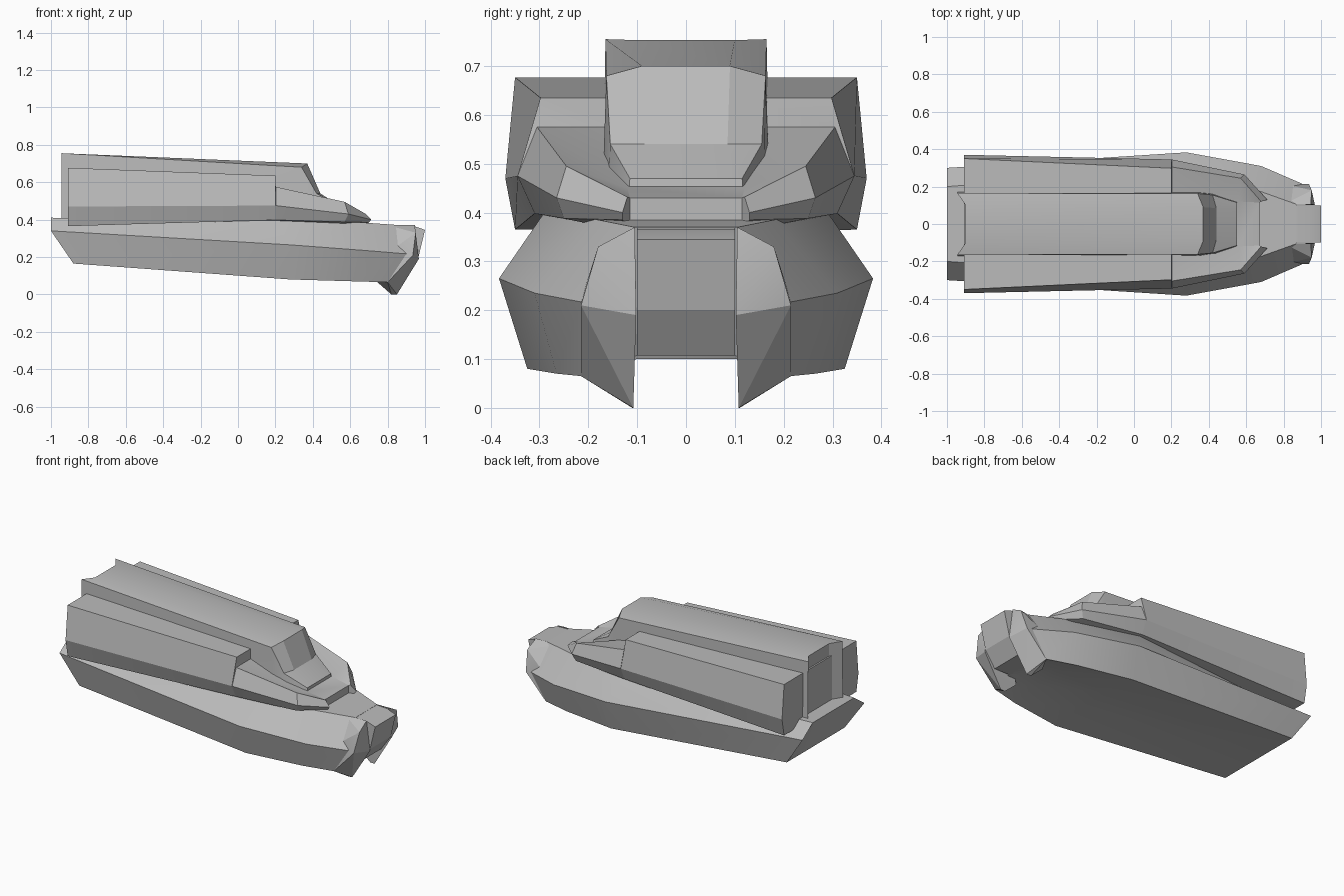
import bpy, bmesh, math

cube = bpy.data.objects.get("Cube")
if cube:
    bpy.data.objects.remove(cube, do_unlink=True)

# Single grey paint
grey = bpy.data.materials.new("plain grey")
grey.use_nodes = True
colour = (0.5, 0.5, 0.5, 1)
grey.diffuse_color = colour
grey.node_tree.nodes["Principled BSDF"].inputs["Base Color"].default_value = colour


def finish(name, bm):
    bmesh.ops.recalc_face_normals(bm, faces=bm.faces)
    mesh = bpy.data.meshes.new(name)
    bm.to_mesh(mesh)
    bm.free()
    mesh.materials.append(grey)
    obj = bpy.data.objects.new(name, mesh)
    bpy.context.collection.objects.link(obj)
    bpy.ops.object.select_all(action='DESELECT')
    obj.select_set(True)
    bpy.context.view_layer.objects.active = obj
    bpy.ops.object.shade_smooth_by_angle(angle=math.radians(20))
    return obj


def loft(name, sections):
    """Skin half cross-sections, mirrored over y, into a closed body."""
    bm = bmesh.new()
    halves = []
    for sec in sections:
        left = [bm.verts.new(p) for p in sec]
        right = [bm.verts.new((x, -y, z)) for x, y, z in sec]
        halves.append((left, right))
    for (la, ra), (lb, rb) in zip(halves, halves[1:]):
        ring_a, ring_b = la + ra[::-1], lb + rb[::-1]
        n = len(ring_a)
        for i in range(n):
            j = (i + 1) % n
            bm.faces.new((ring_a[i], ring_a[j], ring_b[j], ring_b[i]))
    for left, right in (halves[0], halves[-1]):
        bm.faces.new((left[0], right[0], right[-1], left[-1]))
        bm.faces.new(left)
        bm.faces.new(right)
    return finish(name, bm)


def hull_solid(name, points):
    bm = bmesh.new()
    verts = [bm.verts.new(p) for p in points]
    bmesh.ops.convex_hull(bm, input=verts)
    bmesh.ops.dissolve_limit(bm, angle_limit=0.02, verts=bm.verts, edges=bm.edges)
    return finish(name, bm)


# Lower hull: deck edge, chine, bottom edge, keel
loft("lower_hull", [
    [(-1, .2, .41), (-1, .3, .34), (-.88, .28, .165), (-.88, .1, .165)],
    [(.2, .29, .4), (.28, .383, .265), (.28, .325, .08), (.28, .1, .1)],
    [(.66, .18, .385), (.68, .31, .235), (.62, .265, .07), (.62, .1, .107)],
    [(.87, .105, .37), (.9, .215, .217), (.8, .215, .065), (.8, .1, .107)],
])

# Bow centre block
bow = [(.75, .373), (.94, .366), (1, .345), (.965, .2), (.9, .107), (.7, .107)]
hull_solid("bow_block", [(x, s * .1, z) for x, z in bow for s in (-1, 1)])

# Bow prongs on both sides
prong = [(.8, .105, .37), (.945, .105, .37), (.95, .18, .33), (.935, .215, .21),
         (.967, .102, .19), (.85, .108, 0), (.82, .11, 0), (.8, .215, .065),
         (.74, .11, .07), (.8, .215, .22)]
for side, s in (("left", 1), ("right", -1)):
    hull_solid(side + "_bow_prong", [(x, s * y, z) for x, y, z in prong])

# Side housings: inner top, outer top, widest line, bottom edge, inner bottom
loft("side_housing", [
    [(-.91, .12, .677), (-.91, .35, .677), (-.91, .37, .47), (-.91, .35, .365), (-.91, .12, .365)],
    [(.2, .12, .635), (.2, .298, .635), (.2, .345, .475), (.2, .31, .398), (.2, .12, .36)],
    [(.202, .12, .575), (.202, .305, .575), (.202, .345, .475), (.202, .31, .398), (.202, .12, .36)],
    [(.56, .12, .45), (.57, .245, .495), (.59, .265, .43), (.57, .25, .388), (.56, .12, .36)],
    [(.67, .115, .43), (.68, .12, .432), (.712, .13, .4), (.7, .13, .385), (.67, .115, .36)],
])

# Central cabin: roof crease, roof edge, lower edge, inner floor
loft("cabin", [
    [(-.9, .1, .753), (-.945, .165, .755), (-.945, .17, .4), (-.9, .1, .4)],
    [(.37, .09, .7), (.34, .163, .68), (.36, .172, .42), (.36, .09, .42)],
    [(.44, .085, .54), (.42, .155, .54), (.46, .16, .42), (.46, .085, .42)],
    [(.55, .085, .47), (.55, .115, .47), (.555, .118, .42), (.555, .085, .42)],
])
